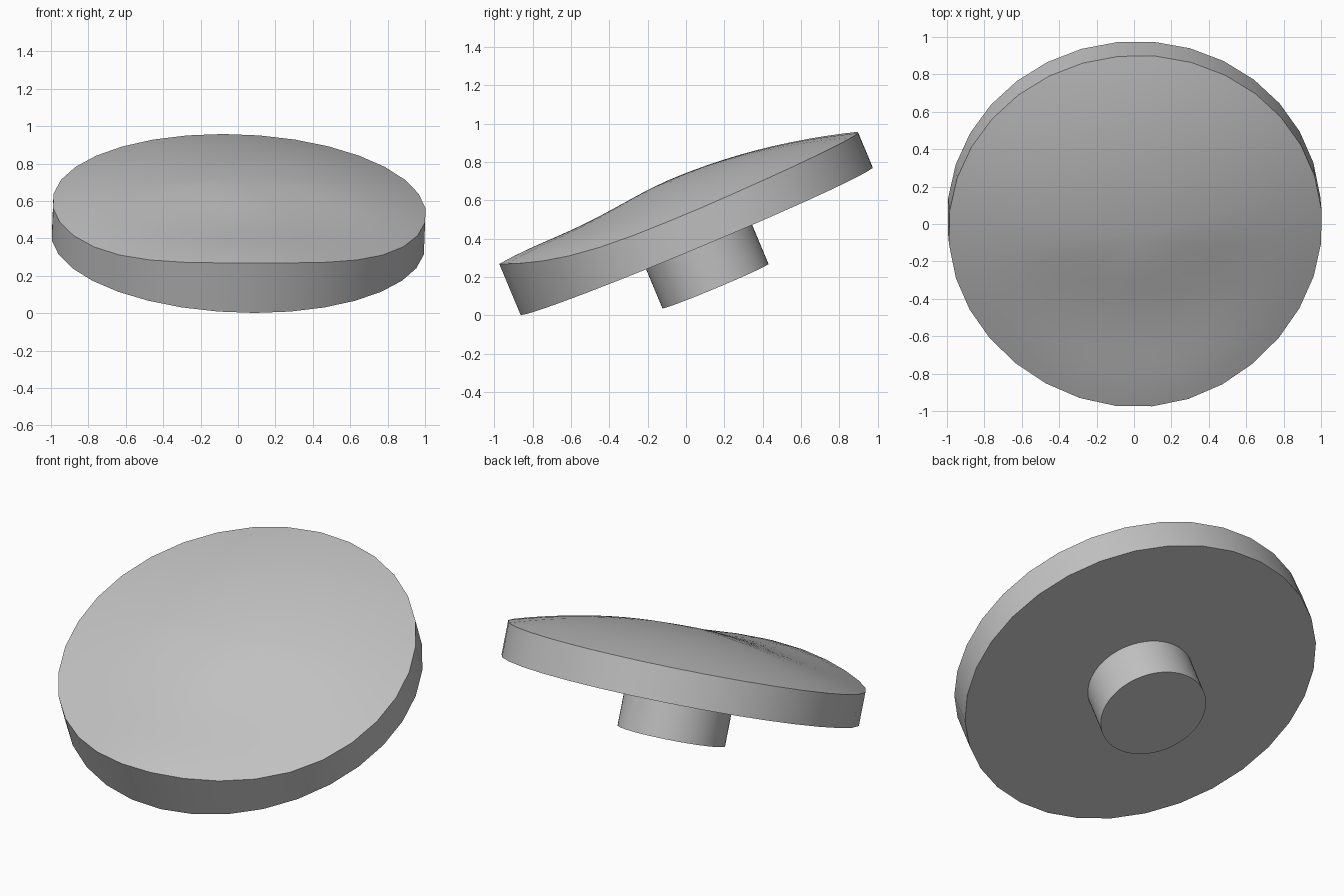
import bpy, bmesh
from math import sin, cos, pi, radians
from mathutils import Matrix

SIDES, RINGS = 32, 12
CROWN = 0.347
# local frame: origin at the centre of the disc underside, z along the disc axis
PLACE = (Matrix.Translation((0, 0.055, 0.389)) @ Matrix.Rotation(radians(5.5), 4, 'Z')
         @ Matrix.Rotation(radians(22.8), 4, 'X'))

if "Cube" in bpy.data.objects:
    bpy.data.objects.remove(bpy.data.objects["Cube"])

grey = bpy.data.materials.new("plain grey")
grey.use_nodes = True
colour = (0.54, 0.54, 0.54, 1)
grey.diffuse_color = colour
grey.node_tree.nodes["Principled BSDF"].inputs["Base Color"].default_value = colour


def finish(bm, name):
    """Turn a bmesh into a tilted, smooth-shaded object."""
    bmesh.ops.recalc_face_normals(bm, faces=bm.faces)
    mesh = bpy.data.meshes.new(name)
    bm.to_mesh(mesh)
    bm.free()
    mesh.materials.append(grey)
    mesh.transform(PLACE)
    obj = bpy.data.objects.new(name, mesh)
    bpy.context.collection.objects.link(obj)
    bpy.ops.object.select_all(action='DESELECT')
    obj.select_set(True)
    bpy.context.view_layer.objects.active = obj
    bpy.ops.object.shade_smooth_by_angle(angle=radians(30))


def top_height(r, a):
    """Crowned top, falling to a low rim that rises to a lip at the front."""
    front = max(0, -sin(a))
    rim = 0.187 + 0.103 * front ** 4 + 0.01 * max(0, sin(a))
    return CROWN + (rim - CROWN) * r * r - 0.025 * front * sin(pi * r) ** 2


# disc: crowned top, wavy rim, straight wall, flat underside
bm = bmesh.new()
angles = [2 * pi * i / SIDES for i in range(SIDES)]


def ring(r, height):
    return [bm.verts.new((r * cos(a), r * sin(a), height(r, a))) for a in angles]


loops = [ring(1, lambda r, a: 0)]
loops += [ring(k / RINGS, top_height) for k in range(RINGS, 0, -1)]
for low, high in zip(loops, loops[1:]):
    for i in range(SIDES):
        j = (i + 1) % SIDES
        bm.faces.new((low[i], low[j], high[j], high[i]))
peak = bm.verts.new((0, 0, CROWN))
for i in range(SIDES):
    bm.faces.new((loops[-1][i], loops[-1][(i + 1) % SIDES], peak))
bm.faces.new(loops[0][::-1])
finish(bm, "disc_head")

# short round stem below the disc
bm = bmesh.new()
bmesh.ops.create_cone(bm, cap_ends=True, segments=64, radius1=0.3, radius2=0.3,
                      depth=0.256, matrix=Matrix.Translation((0, 0, -0.128)))
finish(bm, "stem")
